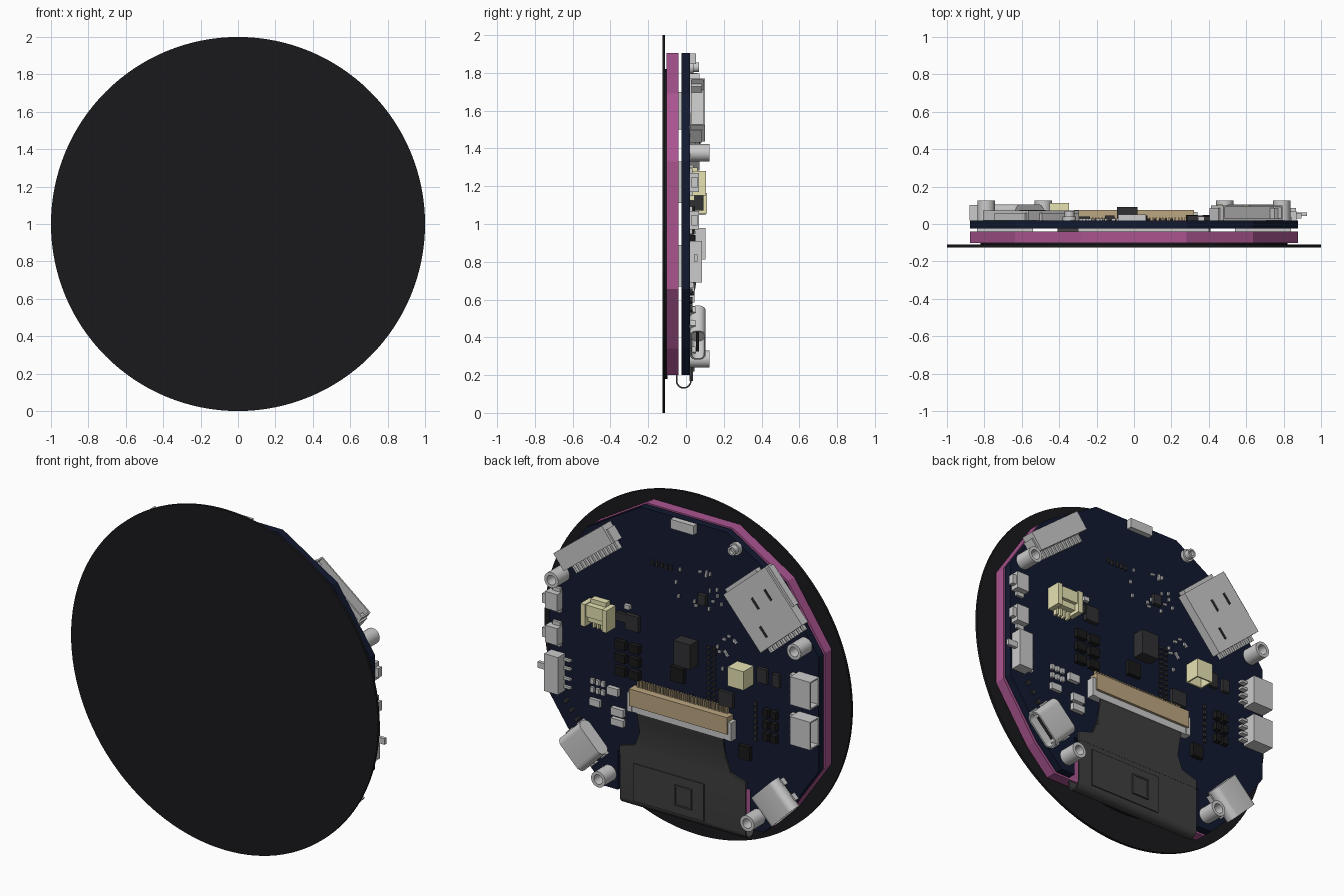
import bpy, bmesh, math, random
from mathutils import Matrix, Vector

if "Cube" in bpy.data.objects:
    bpy.data.objects.remove(bpy.data.objects["Cube"])

random.seed(4)
ZC = 1.0      # height of the disc centre; part positions are given relative to it
BACK = 0.02   # y of the board's rear surface


def mat(name, r, g, b):
    m = bpy.data.materials.new(name)
    m.diffuse_color = (r, g, b, 1)
    m.use_nodes = True
    m.node_tree.nodes["Principled BSDF"].inputs["Base Color"].default_value = m.diffuse_color
    return m


BLACK = mat("glass_black", .010, .010, .012)
PINK = mat("pink", .40, .09, .28)
NAVY = mat("navy", .006, .010, .030)
CHIP = mat("chip", .030, .030, .033)
DARK = mat("dark_chip", .010, .010, .011)
FILM = mat("film", .050, .050, .053)
CREAM = mat("cream", .80, .77, .45)
TAN = mat("tan", .50, .38, .22)


def finish(bm, name, material, smooth=False):
    bmesh.ops.recalc_face_normals(bm, faces=bm.faces)
    me = bpy.data.meshes.new(name)
    bm.to_mesh(me)
    bm.free()
    ob = bpy.data.objects.new(name, me)
    bpy.context.collection.objects.link(ob)
    if material:
        me.materials.append(material)
    if smooth:
        bpy.ops.object.select_all(action='DESELECT')
        bpy.context.view_layer.objects.active = ob
        ob.select_set(True)
        bpy.ops.object.shade_smooth_by_angle(angle=math.radians(35))
    return ob


def prism(name, outline, depth, origin, X, Y, Z, material=None, recess=None, smooth=False):
    """Extrude an outline along Z; recess = (wall, hole depth) sinks the far face."""
    bm = bmesh.new()
    f = bm.faces.new([bm.verts.new((u, v, 0)) for u, v in outline])
    top = bmesh.ops.extrude_face_region(bm, geom=[f])['geom']
    bmesh.ops.translate(bm, vec=(0, 0, depth), verts=[g for g in top if isinstance(g, bmesh.types.BMVert)])
    bmesh.ops.recalc_face_normals(bm, faces=bm.faces)
    if recess:
        face = [g for g in top if isinstance(g, bmesh.types.BMFace)][0]
        bmesh.ops.inset_region(bm, faces=[face], thickness=recess[0])
        hole = bmesh.ops.extrude_face_region(bm, geom=[face])['geom']
        bmesh.ops.translate(bm, vec=(0, 0, -recess[1]), verts=[g for g in hole if isinstance(g, bmesh.types.BMVert)])
        if face.is_valid:
            bmesh.ops.delete(bm, geom=[face], context='FACES_ONLY')
    m = Matrix((X, Y, Z)).transposed().to_4x4()
    m.translation = Vector(origin)
    bm.transform(m)
    return finish(bm, name, material, smooth)


def plate(name, outline, y0, y1, material=None, recess=None, smooth=False, at=(0, 0)):
    return prism(name, outline, y1 - y0, (at[0], y0, ZC + at[1]), (1, 0, 0), (0, 0, 1), (0, 1, 0),
                 material, recess, smooth)


def boxes(name, items, material=None, base=BACK - .002):
    """Boxes standing on the board: (x, z, width, height, top y[, angle])."""
    bm = bmesh.new()
    for x, z, w, h, top, *a in items:
        m = (Matrix.Translation((x, (base + top) / 2, ZC + z))
             @ Matrix.Rotation(-math.radians(a[0] if a else 0), 4, 'Y')
             @ Matrix.Diagonal((w, top - base, h, 1)))
        bmesh.ops.create_cube(bm, size=1, matrix=m)
    return finish(bm, name, material)


def circle(r, n):
    return [(r * math.cos(2 * math.pi * i / n), r * math.sin(2 * math.pi * i / n)) for i in range(n)]


def rounded(w, h, r, n=5):
    pts = []
    for k, (sx, sy) in enumerate([(1, 1), (-1, 1), (-1, -1), (1, -1)]):
        for i in range(n + 1):
            t = math.pi / 2 * (k + i / n)
            pts.append((sx * (w / 2 - r) + r * math.cos(t), sy * (h / 2 - r) + r * math.sin(t)))
    return pts


def rect(w, h):
    return [(-w / 2, -h / 2), (w / 2, -h / 2), (w / 2, h / 2), (-w / 2, h / 2)]


# Main stacked plates
half = [(.28, .905), (.635, .69), (.877, .33), (.877, -.345), (.66, -.66), (.52, -.80)]
other = [(-x, z) for x, z in reversed(half)]
plate("front_glass", circle(1, 128), -.125, -.11, BLACK, smooth=True)
plate("display_panel", circle(.82, 96), -.112, -.098, BLACK, smooth=True)
plate("pink_frame", half + other, -.102, -.04, PINK)
notch = [(.43, -.80), (.43, -.57), (-.43, -.57), (-.43, -.80)]
plate("circuit_board", half + notch + other, -.025, BACK, NAVY)
boxes("spacer_pads", [(s * .69, z, .3, .22, -.024) for s in (-1, 1) for z in (.22, -.22)]
      + [(.05, .6, .7, .2, -.024)], base=-.041)

# Display ribbon, folded round the bottom edge
def ribbon(name, path, width, material, t=.008):
    outer, inner = [], []
    for i, p in enumerate(path):
        a, b = Vector(path[max(i - 1, 0)]), Vector(path[min(i + 1, len(path) - 1)])
        d = (b - a).normalized()
        n = Vector((-d.y, d.x)) * t / 2
        outer.append(tuple(Vector(p) + n))
        inner.append(tuple(Vector(p) - n))
    return prism(name, outer + inner[::-1], width, (-width / 2, 0, 0), (0, 1, 0), (0, 0, 1), (1, 0, 0),
                 material, smooth=True)

ribbon("ribbon_neck", [(.055, .72), (.045, .66), (.03, .60), (.026, .46)], .56, FILM)
fold = [(-.012 + .038 * math.cos(t), .17 - .038 * math.sin(t)) for t in [math.pi * i / 12 for i in range(13)]]
ribbon("ribbon_fold", [(.026, .44)] + fold + [(-.05, .21)], .82, FILM)
plate("ribbon_shoulder", [(-.28, -.42), (.28, -.42), (.31, -.50), (.41, -.53), (.41, -.58),
                          (-.41, -.58), (-.41, -.53), (-.31, -.50)], .02, .031, FILM)
boxes("ribbon_stiffener", [(.09, -.72, .46, .22, .036)], FILM)
plate("ribbon_chip", rect(.11, .12), .03, .046, FILM, (.012, .004), at=(-.01, -.72))

# Ribbon connector
boxes("ribbon_connector_body", [(0, -.205, .64, .10, .075)], TAN)
boxes("ribbon_connector_latch", [(0, -.275, .65, .04, .06), (.325, -.24, .03, .11, .065),
                                 (-.325, -.24, .03, .11, .065)])
boxes("ribbon_connector_pins", [(-.29 + .58 * i / 34, -.14, .008, .05, .035) for i in range(35)], TAN)

# Threaded standoffs
for i, (x, z) in enumerate([(.79, .377), (-.79, .377), (.485, -.715), (-.485, -.715)]):
    plate(f"standoff_{i}", circle(.046, 24), BACK - .002, .125, None, (.018, .09), True, (x, z))
plate("small_post_base", circle(.036, 16), BACK - .002, .04, None, None, True, (-.345, .83))
plate("small_post", circle(.026, 16), .038, .07, None, (.01, .02), True, (-.345, .83))

# USB style sockets at the lower corners
r = math.sqrt(.5)
for s, side in ((1, "right"), (-1, "left")):
    out, tan = Vector((s * r, 0, -r)), Vector((r, 0, s * r))
    c = Vector((s * .625, .062, ZC - .575))
    prism(f"usb_shell_{side}", rounded(.215, .084, .036), .19, c - out * .095, tan, (0, 1, 0), out,
          None, (.009, .13), True)
    prism(f"usb_tongue_{side}", rect(.14, .016), .13, c - out * .06, tan, (0, 1, 0), out, CHIP)
    legs = [c + tan * (t * .10) + out * o for t in (-1, 1) for o in (-.06, .04)]
    boxes(f"usb_legs_{side}", [(p.x, p.z - ZC, .03, .04, .05, 45 * s) for p in legs])

# Multi-pin header, upper right
A = -38
ca, sa = math.cos(math.radians(A)), math.sin(math.radians(A))
def local(u, v, x=.60, z=.60):
    return x + u * ca - v * sa, z + u * sa + v * ca
hx, hz = local(0, -.05)
prism("pin_header_shell", rect(.40, .08), .11, (hx, .060, ZC + hz), (ca, 0, sa), (0, 1, 0), (-sa, 0, ca),
      None, (.012, .07))
boxes("pin_header_pins", [(*local(-.17 + .34 * i / 11, -.07), .013, .05, .05, A) for i in range(12)])
boxes("pin_header_ears", [(*local(s * .19, -.01), .04, .08, .085, A) for s in (-1, 1)])

# Memory card slot, upper left
B = -41
ca, sa = math.cos(math.radians(-B)), math.sin(math.radians(-B))
def card(u, v):
    ca2, sa2 = math.cos(math.radians(B)), math.sin(math.radians(B))
    return -.55 + u * ca2 - v * sa2, .54 + u * sa2 + v * ca2
boxes("card_slot_shell", [(*card(0, 0), .36, .37, .072, B)])
boxes("card_slot_lip", [(*card(.03, .19), .26, .03, .06, B), (*card(-.17, .05), .05, .25, .06, B)])
boxes("card_slot_springs", [(*card(u, v), .014, .07, .076, B) for u, v in ((-.09, .05), (.02, .05), (.08, -.1))], CHIP)
boxes("card_slot_pins", [(*card(-.14 + .28 * i / 8, -.195), .016, .04, .04, B) for i in range(9)])

# Side buttons and slide switch
boxes("button_bodies", [(.83, z, .08, .10, .07) for z in (.22, .02)])
boxes("button_caps", [(.875, z, .04, .055, .06) for z in (.22, .02)], base=.03)
boxes("button_feet", [(.82, z + d, .05, .025, .035) for z in (.22, .02) for d in (-.06, .06)])
boxes("switch_body", [(.82, -.20, .09, .22, .085)])
boxes("switch_lever", [(.89, -.18, .07, .035, .062)], base=.042)
boxes("switch_pins", [(.755, -.20 + d, .05, .014, .035) for d in (-.08, -.03, .03, .08)])

# White side sockets and cream sockets
for i, z in enumerate((.13, -.105)):
    prism(f"side_socket_{i}", rect(.165, .082), .13, (-.75, .061, ZC + z), (0, 0, 1), (0, 1, 0), (-1, 0, 0),
          None, (.012, .09))
    boxes(f"side_socket_pins_{i}", [(-.735, z + d, .05, .014, .05) for d in (-.06, -.02, .02, .06)])
prism("cream_box_socket", rect(.105, .092), .11, (-.40, .066, ZC + .165), (1, 0, 0), (0, 1, 0), (0, 0, -1),
      CREAM, (.012, .08))
boxes("cream_clip_socket", [(.53, .24, .13, .07, .095), (.53, .19, .16, .04, .075), (.46, .215, .03, .13, .105),
                            (.60, .215, .03, .13, .105), (.53, .285, .10, .03, .06)]
      + [(.49 + .027 * i, .15, .014, .05, .045) for i in range(4)], CREAM)
boxes("top_sensor", [(-.01, .875, .15, .055, .052)])

# Chips
boxes("tall_module", [(-.037, .145, .11, .145, .092)], CHIP)
boxes("chips", [(.325, .217, .085, .09, .045), (-.13, .475, .05, .06, .045), (-.52, .13, .065, .085, .04),
                (-.61, .125, .045, .075, .04), (-.283, -.07, .095, .085, .04), (.40, .23, .06, .05, .04)], CHIP)
boxes("dark_chips", [(x, z, .065, .05, .048) for x in (.40, .31) for z in (.067, -.01, -.087)]
      + [(.03, -.01, .085, .085, .045), (-.41, -.35, .07, .08, .045)]
      + [(x, z, .035, .045, .05) for x in (-.55, -.60) for z in (-.08, -.15, -.22)], DARK)

# Small passives in rows and scatters
boxes("large_passives", [(.45, -.22, .07, .045, .045), (.57, -.32, .07, .04, .04), (.42, -.335, .08, .045, .045),
                         (.42, -.395, .08, .04, .045), (.36, .30, .035, .025, .04)]
      + [(.52 + .035 * i, -.2 - .05 * j, .022, .03, .035) for i in range(3) for j in range(2)])
boxes("row_passives", [(x, .2 - .03 * i, .022, .013, .03) for x in (-.165, -.20) for i in range(11)]
      + [(-.47, -.05 - .035 * i, .018, .022, .03) for i in range(7)]
      + [(.2 - .03 * i, .60, .013, .028, .03) for i in range(5)], CHIP)
boxes("scattered_passives", [(random.uniform(-.25, .1), random.uniform(.4, .65), .02, .012, .03,
                              random.choice((0, 90))) for _ in range(16)]
      + [(random.uniform(-.35, -.2), random.uniform(.02, .3), .02, .013, .03, random.choice((0, 90, 45)))
         for _ in range(9)])
boxes("corner_passives", [(.76 - .035 * i, -.36 - .045 * i, .03, .02, .035, -50) for i in range(3)], CHIP)
